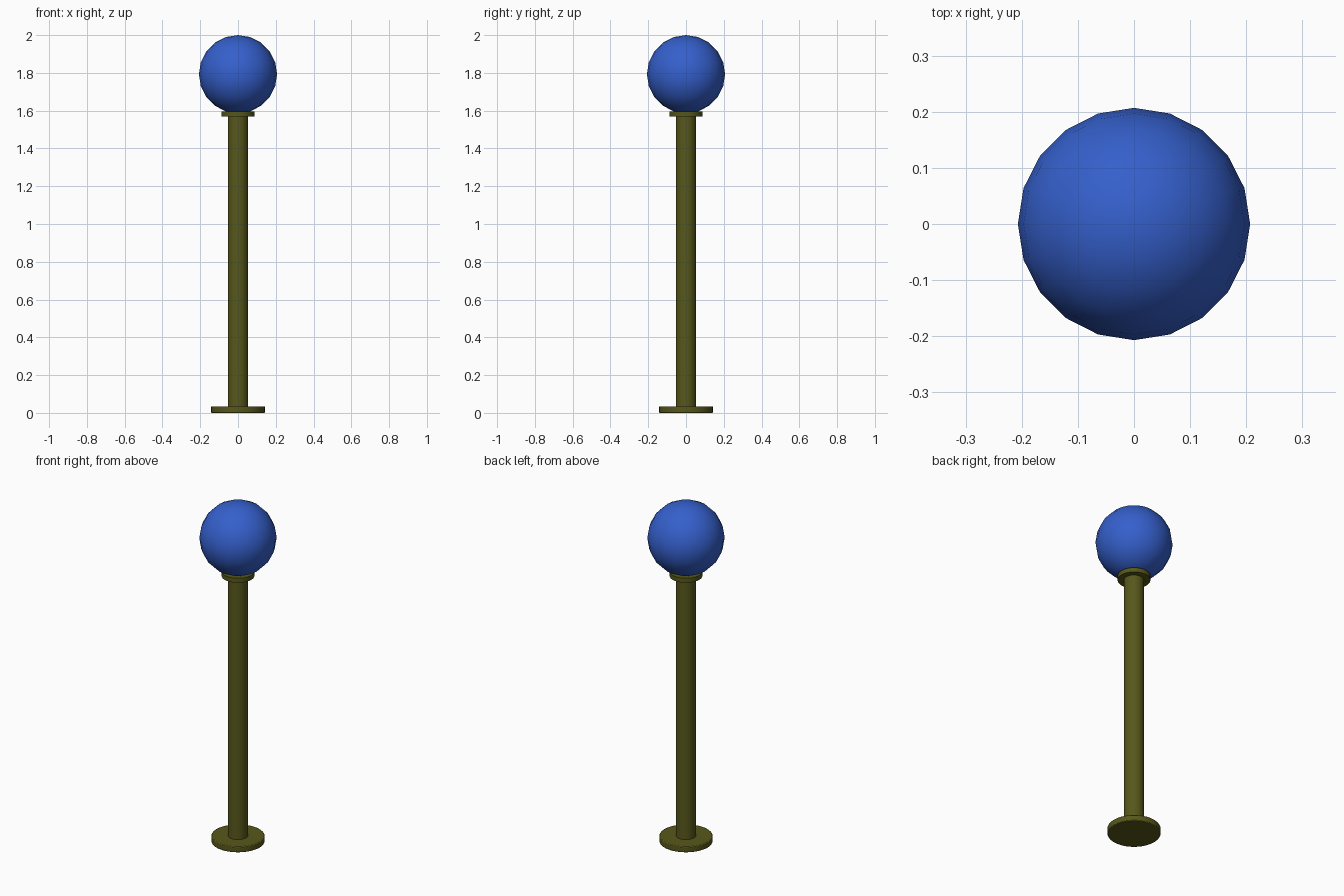
import bpy
from math import radians

if "Cube" in bpy.data.objects:
    bpy.data.objects.remove(bpy.data.objects["Cube"])


def material(name, color):
    m = bpy.data.materials.new(name)
    m.diffuse_color = color
    m.use_nodes = True
    m.node_tree.nodes["Principled BSDF"].inputs["Base Color"].default_value = m.diffuse_color
    return m


olive = material("olive_metal", (0.095, 0.095, 0.011, 1))
blue = material("blue_glass", (0.035, 0.115, 0.6, 1))


def disc(name, radius, z0, z1, bevel=0.0):
    bpy.ops.mesh.primitive_cylinder_add(vertices=32, radius=radius, depth=z1 - z0,
                                        location=(0, 0, (z0 + z1) / 2))
    ob = bpy.context.object
    ob.name = name
    ob.data.materials.append(olive)
    if bevel:
        mod = ob.modifiers.new("rounded_rim", 'BEVEL')
        mod.width = bevel
        mod.segments = 2
        mod.limit_method = 'ANGLE'
    bpy.ops.object.shade_smooth_by_angle(angle=radians(30))
    return ob


# Base plate, post and collar under the globe
disc("base_plate", 0.143, 0.0, 0.035, 0.004)
disc("post", 0.054, 0.03, 1.575)
disc("collar", 0.088, 1.568, 1.595)

# Lamp globe
bpy.ops.mesh.primitive_uv_sphere_add(segments=20, ring_count=10, radius=0.207,
                                     location=(0, 0, 1.793))
globe = bpy.context.object
globe.name = "globe"
globe.data.materials.append(blue)
bpy.ops.object.shade_smooth()
